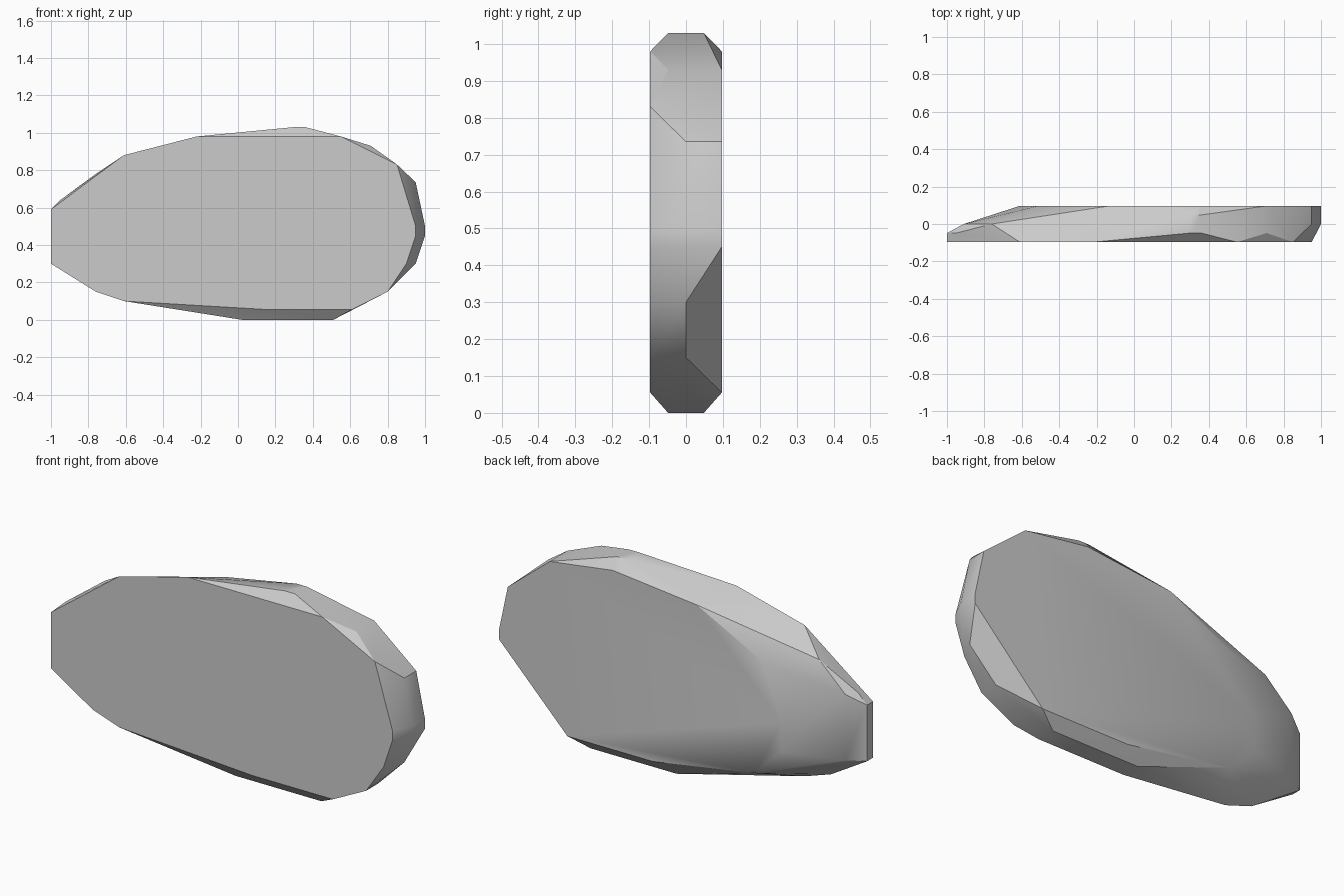
import bpy
import bmesh
import math

default_cube = bpy.data.objects.get("Cube")
if default_cube:
    bpy.data.objects.remove(default_cube, do_unlink=True)

HALF_THICKNESS = 0.097
MID = HALF_THICKNESS / 2
UNIT = 0.01  # outlines are written in hundredths

# Outlines (x, z) of the slab, one for each depth from front to back
front_outline = [(-100, 30), (-76, 15), (-61, 10), (15, 5.5), (61, 5.5),
                 (80, 15), (90, 30), (95, 45), (95, 50), (85, 83),
                 (55, 98), (-22, 98), (-61, 88), (-100, 59)]
front_bevel = [(-100, 30), (-100, 59), (-95, 64), (2, 0), (51, 0),
               (90, 78), (71, 93), (36, 103), (30, 103)]
middle_outline = [(-91, 30), (-91, 64), (-76, 78), (80, 15), (95, 30),
                  (100, 45), (100, 50), (95, 73.5), (71, 93)]
back_bevel = [(2, 0), (51, 0), (36, 103), (30, 103)]
back_outline = [(-46, 15), (12, 5.5), (61, 5.5), (100, 45), (100, 50),
                (95, 73.5), (71, 93), (35, 98), (-13, 93), (-51, 73.5),
                (-61, 45), (-61, 30)]

layers = [
    (-HALF_THICKNESS, front_outline),
    (-MID, front_bevel),
    (0, middle_outline),
    (MID, back_bevel),
    (HALF_THICKNESS, back_outline),
]


def make_material(name, colour):
    material = bpy.data.materials.new(name)
    material.use_nodes = True
    material.diffuse_color = colour
    shader = next(node for node in material.node_tree.nodes
                  if node.type == "BSDF_PRINCIPLED")
    shader.inputs["Base Color"].default_value = colour
    return material


def build_hull(name, outlines, material):
    """Wrap a convex skin around a stack of outlines."""
    bm = bmesh.new()
    for depth, outline in outlines:
        for x, z in outline:
            bm.verts.new((x * UNIT, depth, z * UNIT))
    bmesh.ops.convex_hull(bm, input=bm.verts[:])
    loose = [vert for vert in bm.verts if not vert.link_faces]
    bmesh.ops.delete(bm, geom=loose, context="VERTS")

    # Merge the triangles of the flat front and back
    bmesh.ops.dissolve_limit(bm, angle_limit=math.radians(1),
                             verts=bm.verts[:], edges=bm.edges[:])
    bmesh.ops.recalc_face_normals(bm, faces=bm.faces[:])

    mesh = bpy.data.meshes.new(name)
    bm.to_mesh(mesh)
    bm.free()
    mesh.materials.append(material)
    hull = bpy.data.objects.new(name, mesh)
    bpy.context.collection.objects.link(hull)
    return hull


# Faceted stone slab
stone_grey = make_material("stone grey", (0.6, 0.6, 0.6, 1))
slab = build_hull("stone_slab", layers, stone_grey)

# Soft shading over the rounded rim, crisp edges around the flats
bpy.ops.object.select_all(action="DESELECT")
slab.select_set(True)
bpy.context.view_layer.objects.active = slab
bpy.ops.object.shade_smooth_by_angle(angle=math.radians(30))
